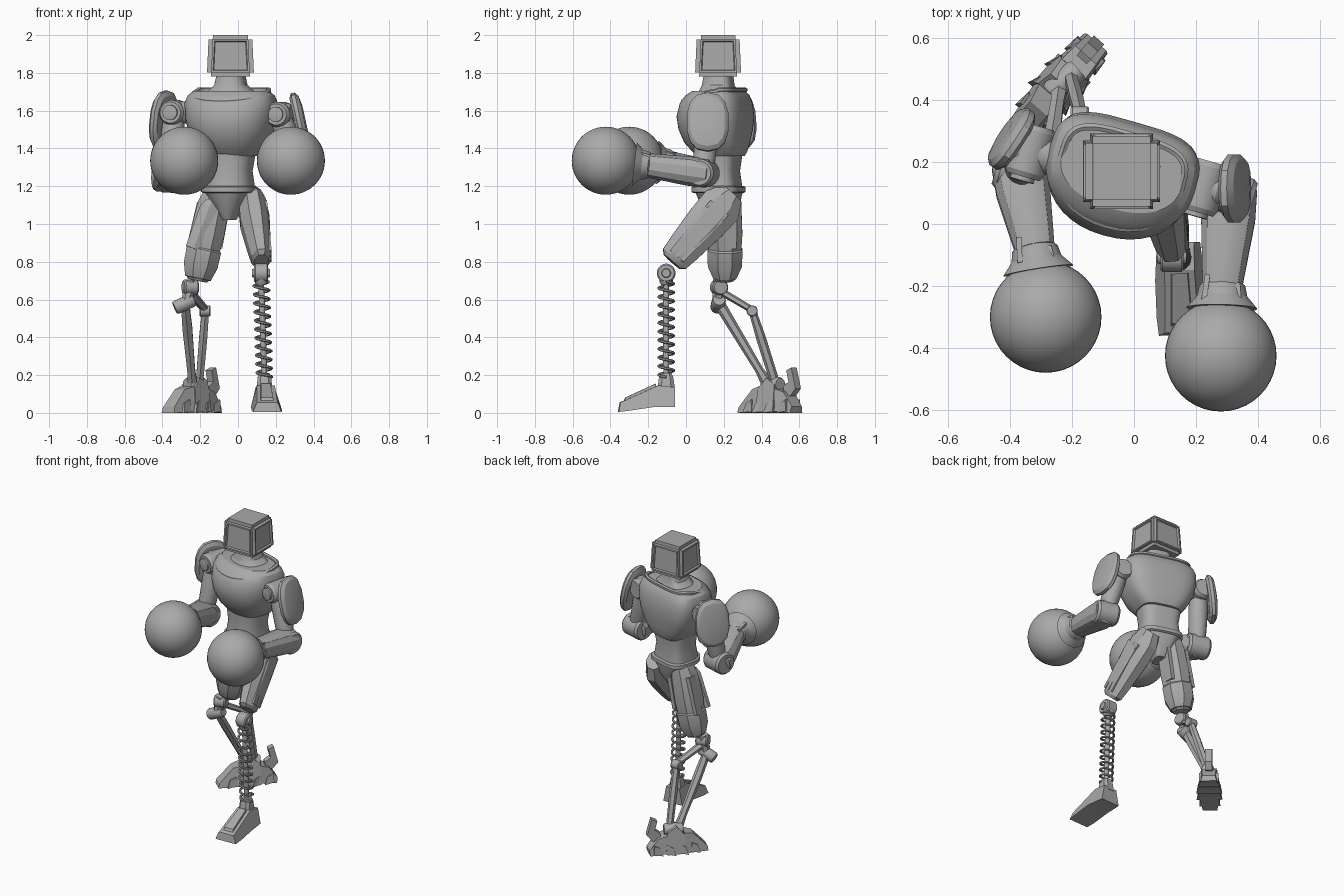
import bpy, bmesh
from math import sin, cos, pi, radians, copysign
from mathutils import Vector as V, Matrix

cube = bpy.data.objects.get("Cube")
if cube:
    bpy.data.objects.remove(cube)

grey = bpy.data.materials.new("plain grey")
grey.use_nodes = True
grey.diffuse_color = (0.4, 0.4, 0.4, 1)
grey.node_tree.nodes["Principled BSDF"].inputs["Base Color"].default_value = (0.4, 0.4, 0.4, 1)
parts = []


def finish(name, bm):
    bmesh.ops.recalc_face_normals(bm, faces=bm.faces)
    mesh = bpy.data.meshes.new(name)
    bm.to_mesh(mesh)
    bm.free()
    mesh.materials.append(grey)
    ob = bpy.data.objects.new(name, mesh)
    bpy.context.collection.objects.link(ob)
    parts.append(ob)
    return ob


def loft(name, rings, closed=False):
    """Skin a list of equal point rings, capped unless closed."""
    bm = bmesh.new()
    loops = [[bm.verts.new(p) for p in ring] for ring in rings]
    n = len(loops[0])
    pairs = list(zip(loops, loops[1:])) + ([(loops[-1], loops[0])] if closed else [])
    for a, b in pairs:
        for i in range(n):
            bm.faces.new((a[i], a[(i + 1) % n], b[(i + 1) % n], b[i]))
    if not closed:
        bm.faces.new(loops[0])
        bm.faces.new(loops[-1])
    return finish(name, bm)


def oval(c, u, v, ru, rv, n=8, power=2.0):
    """Superellipse ring around c in the u, v plane."""
    ring = []
    for i in range(n):
        a = 2 * pi * (i + 0.5) / n
        x, y = (copysign(abs(f(a)) ** (2 / power), f(a)) for f in (cos, sin))
        ring.append(c + u * x * ru + v * y * rv)
    return ring


def limb(name, a, b, stations, n=8, power=2.0, ref=(1, 0, 0)):
    """Loft from a to b; each station is (fraction, side radius, depth radius)."""
    a, b, ref = V(a), V(b), V(ref)
    axis = (b - a).normalized()
    u = (ref - axis * ref.dot(axis)).normalized()
    v = axis.cross(u)
    return loft(name, [oval(a.lerp(b, t), u, v, ru, rv, n, power) for t, ru, rv in stations])


def rod(name, a, b, r, n=20, ref=(1, 0, 0)):
    return limb(name, a, b, [(0, r * .85, r * .85), (.1, r, r), (.9, r, r), (1, r * .85, r * .85)], n, ref=ref)


def tube(name, pts, r, closed=False, n=6):
    rings = []
    for i, p in enumerate(pts):
        nxt = pts[(i + 1) % len(pts)] if closed else pts[min(i + 1, len(pts) - 1)]
        prv = pts[i - 1] if closed else pts[max(i - 1, 0)]
        u = (nxt - prv).normalized().cross(V((0, 0, 1))).normalized()
        rings.append(oval(p, u, (nxt - prv).normalized().cross(u), r, r, n))
    return loft(name, rings, closed)


def ball(name, c, r):
    bm = bmesh.new()
    bmesh.ops.create_uvsphere(bm, u_segments=40, v_segments=24, radius=r)
    bmesh.ops.translate(bm, vec=V(c), verts=bm.verts)
    return finish(name, bm)


def prism(name, origin, toe, profile):
    """Side profile of (forward, height, half width) points, spanned across."""
    f = V(toe).normalized()
    side = f.cross(V((0, 0, 1)))
    return loft(name, [[V(origin) + f * x + V((0, 0, z)) + side * w * s for x, z, w in profile] for s in (-1, 1)])


# Torso: flat back, round front, twisted about the vertical
twist = Matrix.Rotation(radians(-16), 3, 'Z')


def body_ring(c, z, rx, front, back, n=40, dip=0.0):
    ring = []
    for i in range(n):
        a = 2 * pi * i / n
        k = 2 / (3.6 if sin(a) > 0 else 2.2)
        x = copysign(abs(cos(a)) ** k, cos(a)) * rx
        y = copysign(abs(sin(a)) ** k, sin(a)) * (back if sin(a) > 0 else front)
        ring.append(V((*c, z + dip * min(sin(a), 0.3) if dip else z)) + twist @ V((x, y, 0)))
    return ring


def body(name, c, stations):
    return loft(name, [body_ring(c, *s) for s in stations])


chest_c, hip_c = (-.04, .17), (-.05, .17)
body("chest", chest_c, [(1.36, .13, .11, .13), (1.38, .15, .13, .14), (1.43, .19, .175, .15),
                        (1.5, .225, .205, .16), (1.57, .24, .215, .165), (1.64, .245, .195, .155),
                        (1.68, .23, .165, .14), (1.705, .2, .125, .12)])
tube("collar", body_ring(chest_c, 1.695, .2, .18, .12, dip=.05), .013, True)
body("neck", chest_c, [(1.67, .17, .13, .11), (1.7, .125, .1, .095), (1.735, .085, .085, .08),
                       (1.79, .072, .075, .075)])
body("waist", hip_c, [(1.17, .135, .13, .12), (1.28, .12, .11, .105), (1.4, .14, .12, .12)])
body("belt", hip_c, [(1.165, .135, .13, .125), (1.17, .143, .14, .133), (1.195, .143, .14, .133), (1.2, .135, .13, .125)])
body("pelvis", hip_c, [(1.17, .125, .12, .12), (1.1, .08, .09, .11), (1.02, .03, .045, .07)])

# Head: tapered box with recessed panels
bm = bmesh.new()
bmesh.ops.create_cube(bm, size=1)
for v in bm.verts:
    k = .92 if v.co.z > 0 else 1
    v.co = V((-.04 + v.co.x * .25 * k, .17 + v.co.y * .245 * k, 1.89 + v.co.z * .22))
bmesh.ops.bevel(bm, geom=bm.edges[:], offset=.022, segments=2, affect='EDGES')
bm.normal_update()
sides = [f for f in bm.faces if f.calc_area() > .02 and abs(f.normal.z) < .5]
bmesh.ops.inset_individual(bm, faces=sides, thickness=.014)
bmesh.ops.inset_individual(bm, faces=sides, thickness=.006, depth=-.012)
finish("head", bm)

# Arms: joint, shield, upper arm, forearm, cuff and round glove
across, facing = twist @ V((1, 0, 0)), twist @ V((0, -1, 0))
arms = [
    ("left", (.225, .12, 1.58), (.31, .09, 1.27), (.285, -.2, 1.31), (.28, -.425, 1.335),
     (.325, .115, 1.54), (0, 1, 0), (-.22, 0, 1)),
    ("right", (-.335, .235, 1.59), (-.37, .17, 1.245), (-.32, -.08, 1.32), (-.285, -.3, 1.335),
     (-.395, .275, 1.55), (.55, .83, 0), (.1, -.07, 1)),
]
for side, joint, elbow, wrist, glove, pad, pu, pv in arms:
    s = 1 if side == "left" else -1
    j, e, w, g = V(joint), V(elbow), V(wrist), V(glove)
    rod(side + "_shoulder_axle", j - across * s * .1, j + across * s * .06, .06, ref=(0, 0, 1))
    rod(side + "_shoulder_drum", j - facing * .085, j + facing * .085, .066)
    rod(side + "_shoulder_cap", j + facing * .08, j + facing * .1, .04)
    limb(side + "_upper_arm", j, e, [(0, .055, .055), (.3, .062, .062), (.75, .055, .06), (1, .05, .05)], 16)
    rod(side + "_elbow", e - across * .075, e + across * .075, .075, ref=(0, 0, 1))
    limb(side + "_forearm", e - (w - e) * .15, w, [(0, .055, .05), (.06, .088, .078), (.35, .09, .08), (1, .066, .066)], 12, 2.4)
    limb(side + "_cuff", w, g, [(-.06, .06, .06), (0, .075, .072), (.15, .082, .08), (.32, .115, .115)], 24)
    for k in (-1, 1):
        strap = across * k * .05 + V((0, 0, .052))
        limb(side + "_cuff_strap", w - (g - w) * .1 + strap, w.lerp(g, .28) + strap * 1.2, [(0, .012, .012), (1, .012, .012)], 4)
    ball(side + "_glove", g, .18)
    u, v = V(pu).normalized(), V(pv).normalized()
    out = u.cross(v).normalized()
    out *= copysign(1, out.x * s)
    loft(side + "_shoulder_shield", [oval(V(pad) + out * d, u, v, .112 * k, .158 * k, 14, 2.5)
                                     for d, k in ((-.025, .85), (-.012, 1), (.008, 1), (.025, .86), (.034, .5))])

# Thighs: faceted shells with raised rails
lt, lb = V((.075, .19, 1.1)), V((.125, -.075, .8))
limb("left_thigh", lt, lb, [(-.2, .06, .07), (0, .078, .122), (.3, .084, .118), (.75, .066, .098), (.95, .055, .086), (1, .04, .06)])
for off in (-.05, 0, .05):
    o = V((.066, off * .75, -off * .65))
    limb("left_thigh_rail", lt.lerp(lb, .05) + o, lt.lerp(lb, .9) + o * .75, [(0, .014, .018), (1, .012, .014)], 4)
rt, rb = V((-.12, .21, 1.15)), V((-.215, .205, .7))
limb("right_thigh", rt, rb, [(-.03, .07, .08), (.1, .09, .09), (.45, .098, .098), (.68, .09, .092), (.97, .068, .06), (1, .055, .05)])
limb("right_knee_guard", rt, rb, [(.6, .085, .085), (.64, .1, .1), (.82, .098, .098), (.97, .075, .065), (.98, .06, .05)])
limb("right_thigh_panel", rt + V((-.02, -.07, -.03)), rb + V((-.02, -.07, .17)), [(0, .035, .02), (.15, .055, .03), (1, .05, .025)], 6)
for x in (-1, 1):
    o = V((x * .075, .03, 0))
    limb("right_thigh_rail", rt.lerp(rb, .08) + o, rt.lerp(rb, .62) + o * 1.1, [(0, .02, .045), (1, .018, .04)], 4)

# Left lower leg: knee wheel, rod and coil spring
rod("left_knee_wheel", (.085, -.105, .74), (.16, -.105, .74), .05, 24, (0, 0, 1))
rod("left_knee_hub", (.075, -.105, .74), (.17, -.105, .74), .025, 16, (0, 0, 1))
limb("left_spring_seat", (.122, -.105, .72), (.125, -.105, .675), [(0, .04, .04), (.6, .036, .036), (1, .025, .025)], 12)
top, low = V((.123, -.105, .695)), V((.14, -.105, .19))
rod("left_shin_rod", top, low, .016, 12)
turns, steps = 11, 16
tube("left_spring", [top.lerp(low, i / (turns * steps)) + V((cos(i * 2 * pi / steps), sin(i * 2 * pi / steps), 0)) * .04
                     for i in range(turns * steps + 1)], .0075)
limb("left_ankle", (.14, -.105, .21), (.14, -.105, .12), [(0, .028, .03), (.25, .038, .04), (1, .045, .05)], 8, 3)
prism("left_foot", (.145, -.1, 0), (.04, -1, 0),
      [(-.04, .03, .07), (-.04, .135, .05), (.05, .145, .048), (.25, .055, .055), (.258, .005, .075),
       (.2, .012, .08), (.08, .03, .08)])
prism("left_toe_plate", (.145, -.1, 0), (.04, -1, 0),
      [(.06, .13, .03), (.06, .155, .025), (.22, .082, .032), (.235, .05, .036)])

# Right lower leg: knee, two jointed struts
rod("right_knee", (-.29, .165, .665), (-.215, .185, .665), .042, 20, (0, 0, 1))
limb("right_knee_link", (-.25, .18, .7), (-.275, .17, .57), [(0, .035, .04), (1, .03, .035)], 8)
rod("right_shin_pivot", (-.335, .165, .555), (-.235, .175, .6), .037, 20, (0, 0, 1))
limb("right_front_strut", (-.28, .175, .58), (-.24, .44, .14), [(0, .025, .03), (.3, .03, .027), (.8, .024, .022), (1, .03, .035)], 6)
limb("right_upper_link", (-.255, .19, .64), (-.172, .35, .545), [(0, .028, .02), (1, .022, .018)], 6)
rod("right_link_pivot", (-.205, .35, .54), (-.145, .35, .54), .03, 16, (0, 0, 1))
limb("right_rear_strut", (-.172, .35, .545), (-.205, .475, .15), [(0, .022, .02), (.4, .025, .026), (1, .022, .025)], 6)
rod("right_ankle", (-.27, .42, .15), (-.18, .5, .15), .04, 16, (0, 0, 1))

# Right foot: stacked wedges, heel fin and side claws
heel, ahead = V((-.235, .455, 0)), V((-.66, -.75, 0))
prism("right_toe", heel, ahead, [(.205, 0, .045), (.2, .03, .04), (.11, .125, .035), (.05, .14, .05), (.05, .005, .065)])
prism("right_instep", heel, ahead, [(.06, .005, .07), (.05, .13, .055), (0, .185, .045), (-.06, .15, .05), (-.065, .005, .07)])
prism("right_heel", heel, ahead, [(-.06, .01, .06), (-.06, .13, .05), (-.12, .11, .045), (-.175, .035, .04), (-.17, 0, .05)])
prism("right_heel_fin", heel, ahead, [(-.1, .09, .022), (-.1, .14, .022), (-.135, .165, .022), (-.12, .225, .022),
                                     (-.155, .24, .022), (-.185, .13, .022), (-.15, .09, .022)])
for x in (-.12, -.04, .04, .12):
    prism("right_sole_claw", heel, ahead, [(x + .03, 0, .09 - abs(x) * .2), (x + .015, .05, .08 - abs(x) * .2),
                                           (x - .025, .07, .06), (x - .03, .01, .06)])

# Soft shading that keeps hard edges
bpy.ops.object.select_all(action='DESELECT')
for ob in parts:
    ob.select_set(True)
bpy.context.view_layer.objects.active = parts[0]
bpy.ops.object.shade_smooth_by_angle(angle=radians(28))
